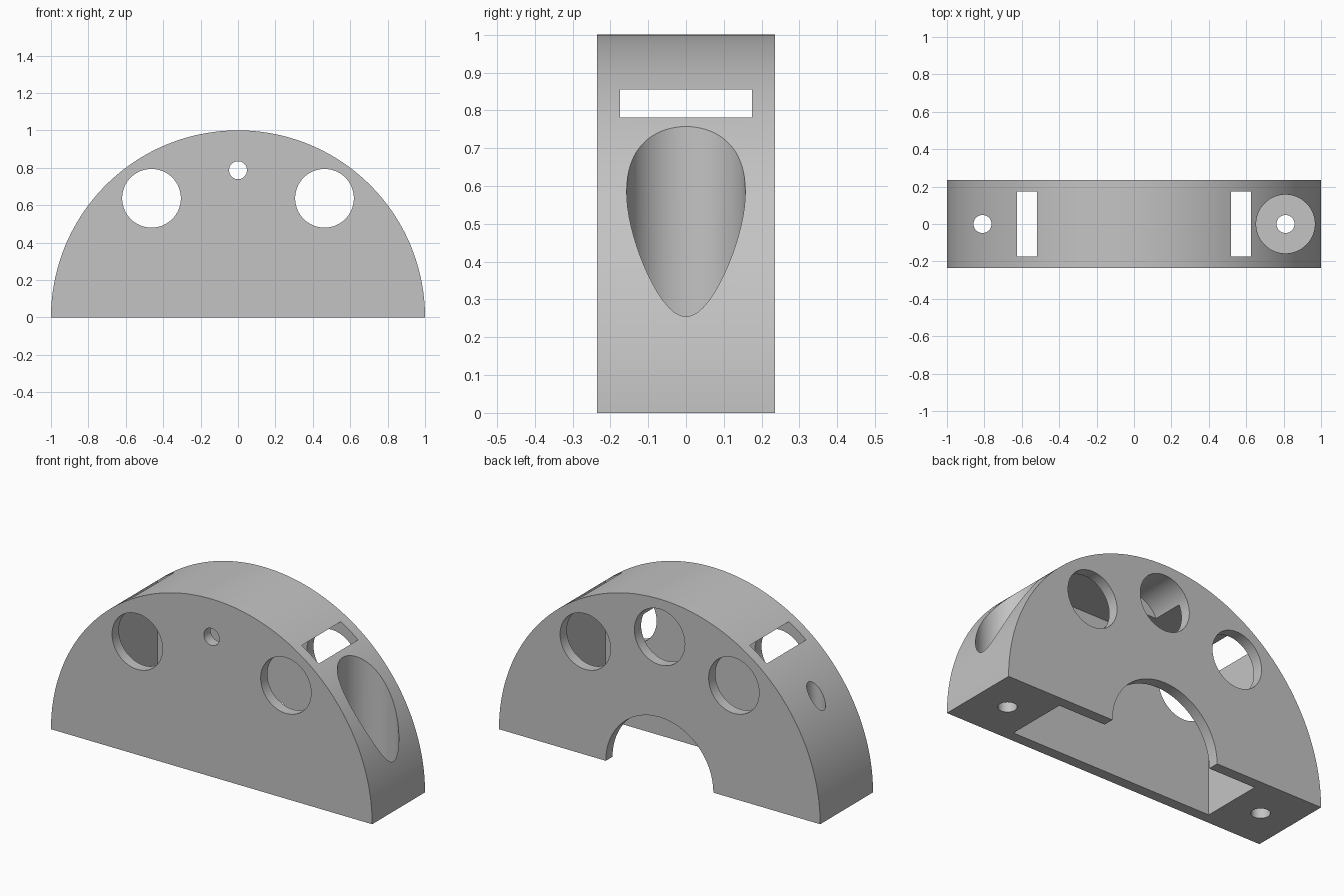
import bpy, bmesh, math
from mathutils import Matrix, Vector

cube = bpy.data.objects.get("Cube")
if cube:
    bpy.data.objects.remove(cube, do_unlink=True)

HALF_DEPTH = 0.235

grey = bpy.data.materials.new("plain_grey")
grey.use_nodes = True
colour = (0.55, 0.55, 0.55, 1)
grey.diffuse_color = colour
grey.node_tree.nodes["Principled BSDF"].inputs["Base Color"].default_value = colour


def add_object(name, bm):
    bmesh.ops.recalc_face_normals(bm, faces=bm.faces)
    mesh = bpy.data.meshes.new(name)
    bm.to_mesh(mesh)
    bm.free()
    mesh.materials.append(grey)
    obj = bpy.data.objects.new(name, mesh)
    bpy.context.collection.objects.link(obj)
    return obj


def rod(name, start, end, radius):
    """Cylinder cutter between two points."""
    start, end = Vector(start), Vector(end)
    axis = end - start
    turn = axis.to_track_quat('Z', 'Y').to_matrix().to_4x4()
    bm = bmesh.new()
    bmesh.ops.create_cone(bm, cap_ends=True, segments=64, radius1=radius, radius2=radius,
                          depth=axis.length,
                          matrix=Matrix.Translation((start + end) / 2) @ turn)
    return add_object(name, bm)


def block(name, low, high):
    """Box cutter between two corners."""
    low, high = Vector(low), Vector(high)
    bm = bmesh.new()
    bmesh.ops.create_cube(bm, size=1, matrix=Matrix.Translation((low + high) / 2)
                          @ Matrix.Diagonal((high - low).to_4d()))
    return add_object(name, bm)


# Half-round body
bm = bmesh.new()
steps = 120
rim = [bm.verts.new((math.cos(math.pi * i / steps), -HALF_DEPTH, math.sin(math.pi * i / steps)))
       for i in range(steps + 1)]
face = bm.faces.new(rim)
new = bmesh.ops.extrude_face_region(bm, geom=[face])["geom"]
bmesh.ops.translate(bm, vec=(0, 2 * HALF_DEPTH, 0),
                    verts=[v for v in new if isinstance(v, bmesh.types.BMVert)])
housing = add_object("half_round_housing", bm)

# Inner box pocket, open below and breaking through the rim as two slots
cutters = [block("pocket_cutter", (-0.625, -0.175, -0.2), (0.625, 0.175, 0.855))]

# Half-round opening, centre port and pin hole
cutters += [
    rod("back_opening_cutter", (0, 0, 0), (0, 0.4, 0), 0.335),
    rod("centre_port_cutter", (0, 0, 0.787), (0, 0.4, 0.787), 0.157),
    rod("pin_hole_cutter", (0, -0.4, 0.787), (0, 0, 0.787), 0.048),
]

# Paired side ports and vertical bolt holes
for side in (-1, 1):
    x = side * 0.4625
    cutters.append(rod("side_port_cutter", (x, -0.4, 0.637), (x, 0.4, 0.637), 0.157))
    cutters.append(rod("bolt_hole_cutter", (side * 0.81, 0, -0.2), (side * 0.81, 0, 1.2), 0.048))

# Wide bolt-head recess on the left end
cutters.append(rod("recess_cutter", (0.81, 0, 0.12), (0.81, 0, 1.2), 0.157))

for cutter in cutters:
    cutter.hide_render = True
    cut = housing.modifiers.new(cutter.name, 'BOOLEAN')
    cut.operation = 'DIFFERENCE'
    cut.solver = 'EXACT'
    cut.object = cutter

# Bake the cuts and discard the cutters
bpy.context.view_layer.update()
result = housing.evaluated_get(bpy.context.evaluated_depsgraph_get())
mesh = bpy.data.meshes.new_from_object(result)
housing.modifiers.clear()
housing.data = mesh
for cutter in cutters:
    bpy.data.objects.remove(cutter, do_unlink=True)
mesh.materials.clear()
mesh.materials.append(grey)
for poly in mesh.polygons:
    poly.material_index = 0

bpy.ops.object.select_all(action='DESELECT')
housing.select_set(True)
bpy.context.view_layer.objects.active = housing
bpy.ops.object.shade_smooth_by_angle(angle=math.radians(30))
